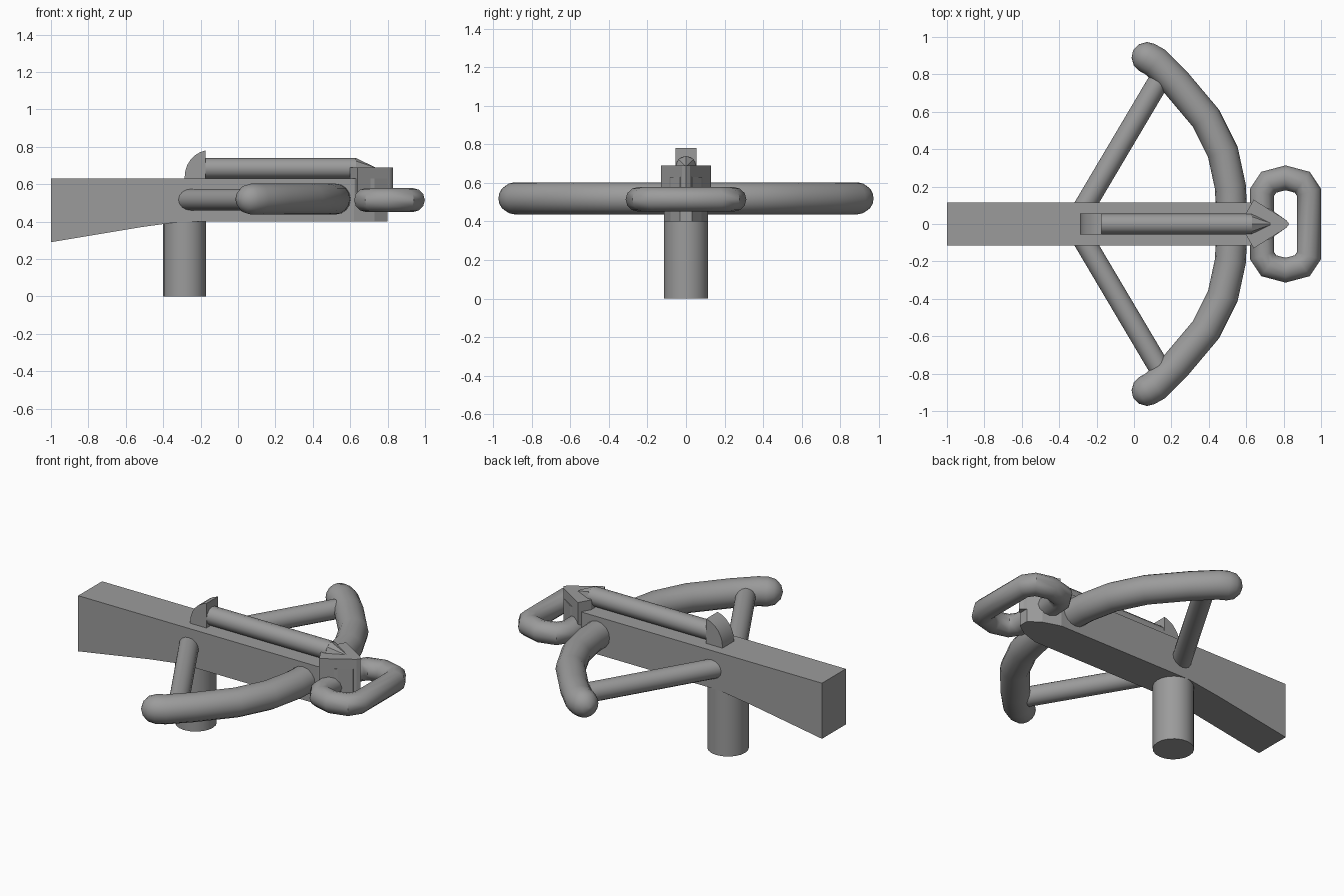
import bpy, bmesh, math
from mathutils import Vector

if "Cube" in bpy.data.objects:
    bpy.data.objects.remove(bpy.data.objects["Cube"])

grey = bpy.data.materials.new("plain grey")
grey.use_nodes = True
COLOUR = (0.33, 0.33, 0.33, 1)
grey.diffuse_color = COLOUR
grey.node_tree.nodes["Principled BSDF"].inputs["Base Color"].default_value = COLOUR


def finish(name, bm, smooth=None):
    bmesh.ops.recalc_face_normals(bm, faces=bm.faces)
    mesh = bpy.data.meshes.new(name)
    bm.to_mesh(mesh)
    bm.free()
    mesh.materials.append(grey)
    obj = bpy.data.objects.new(name, mesh)
    bpy.context.collection.objects.link(obj)
    if smooth:
        bpy.ops.object.select_all(action='DESELECT')
        obj.select_set(True)
        bpy.context.view_layer.objects.active = obj
        bpy.ops.object.shade_smooth_by_angle(angle=math.radians(smooth))
    return obj


def extrude(name, points, offset, smooth=None):
    """Solid made by pushing a flat outline along an offset."""
    bm = bmesh.new()
    face = bm.faces.new([bm.verts.new(p) for p in points])
    moved = bmesh.ops.extrude_face_region(bm, geom=[face])["geom"]
    verts = [g for g in moved if isinstance(g, bmesh.types.BMVert)]
    bmesh.ops.translate(bm, verts=verts, vec=offset)
    bm.faces.ensure_lookup_table()
    return finish(name, bm, smooth)


def tube(name, path, z, radius, sides=16, closed=False, round_ends=False):
    """Mitred round tube along a level path."""
    pts = [Vector(p) for p in path]
    spine = [(p, radius) for p in pts]
    if round_ends:
        for end, inner in ((0, 1), (-1, -2)):
            out = (pts[end] - pts[inner]).normalized()
            cap = [(pts[end] + out * radius * math.sin(a), radius * math.cos(a))
                   for a in map(math.radians, (30, 60, 85))]
            spine = cap[::-1] + spine if end == 0 else spine + cap
    count = len(spine)
    bm = bmesh.new()
    rings = []
    for i, (p, r) in enumerate(spine):
        before = spine[i - 1][0] if closed or i else None
        after = spine[(i + 1) % count][0] if closed or i < count - 1 else None
        d1 = (p - before).normalized() if before else (after - p).normalized()
        d2 = (after - p).normalized() if after else d1
        t = (d1 + d2).normalized()
        side = Vector((-t.y, t.x)) / max(t.dot(d1), 0.5)
        ring = []
        for k in range(sides):
            a = math.tau * k / sides
            q = p + side * r * math.cos(a)
            ring.append(bm.verts.new((q.x, q.y, z + r * math.sin(a))))
        rings.append(ring)
    for i in range(count if closed else count - 1):
        a, b = rings[i], rings[(i + 1) % count]
        for k in range(sides):
            n = (k + 1) % sides
            bm.faces.new((a[k], a[n], b[n], b[k]))
    if not closed:
        bm.faces.new(rings[0])
        bm.faces.new(rings[-1])
    return finish(name, bm, 40)


def cone(name, start, end, r1, r2, sides, smooth=40):
    """Cylinder or cone between two points."""
    a, b = Vector(start), Vector(end)
    bm = bmesh.new()
    bmesh.ops.create_cone(bm, cap_ends=True, segments=sides, radius1=r1,
                          radius2=r2, depth=(b - a).length)
    turn = (b - a).to_track_quat('Z', 'Y').to_matrix()
    bmesh.ops.rotate(bm, verts=bm.verts, cent=(0, 0, 0), matrix=turn)
    bmesh.ops.translate(bm, verts=bm.verts, vec=(a + b) / 2)
    return finish(name, bm, smooth)


def mirrored(half):
    """Outline with its copy across the centre line."""
    return half + [(x, -y) for x, y in reversed(half) if y]


# Stock with a dropped butt, and its tapered nose
HALF = 0.115
stock = [(-1, 0.29), (-0.52, 0.37), (-0.3, 0.4), (0.62, 0.4), (0.62, 0.63), (-1, 0.63)]
extrude("stock", [(x, -HALF, z) for x, z in stock], (0, 2 * HALF, 0))
nose = mirrored([(0.62, HALF), (0.73, 0.08), (0.80, 0.03)])
extrude("stock_nose", [(x, y, 0.4) for x, y in nose], (0, 0, 0.23))

# Grip post
cone("grip", (-0.285, 0, 0), (-0.285, 0, 0.42), HALF, HALF, 20)

# Bow limbs in one sweep
limb = [(0.07, 0.89), (0.115, 0.865), (0.225, 0.755), (0.385, 0.565),
        (0.475, 0.385), (0.515, 0.2), (0.525, 0)]
tube("bow", mirrored(limb), 0.52, 0.083, round_ends=True)

# Thick drawn string, one half per side
for side, label in ((1, "left"), (-1, "right")):
    tube("string_" + label, [(-0.32, 0), (0.13, side * 0.76)], 0.517, 0.057)

# Foot stirrup
arc = [(0.81 + sx * dx, y) for sx, dx, y in
       ((-1, 0.125, 0.17), (-1, 0.09, 0.223), (1, 0, 0.247),
        (1, 0.09, 0.223), (1, 0.125, 0.17))]
tube("stirrup", mirrored(arc), 0.515, 0.064, sides=12, closed=True)

# Bolt: shaft, point and broad arrow-shaped head
cone("bolt_shaft", (-0.2, 0, 0.685), (0.63, 0, 0.685), 0.055, 0.055, 12)
cone("bolt_point", (0.63, 0, 0.685), (0.74, 0, 0.685), 0.055, 0.002, 8, None)
head = mirrored([(0.6, 0.06), (0.64, 0.13), (0.815, 0.02), (0.83, 0)])
extrude("bolt_head", [(x, y, 0.48) for x, y in head], (0, 0, 0.21))

# Curved latch behind the bolt
latch = [(-0.175, 0.62), (-0.285, 0.62)]
for i in range(7):
    a = math.radians(78 * i / 6)
    latch.append((-0.285 + 0.138 * (1 - math.cos(a)), 0.64 + 0.143 * math.sin(a)))
latch.append((-0.175, 0.78))
extrude("latch", [(x, -0.055, z) for x, z in latch], (0, 0.11, 0), 40)
